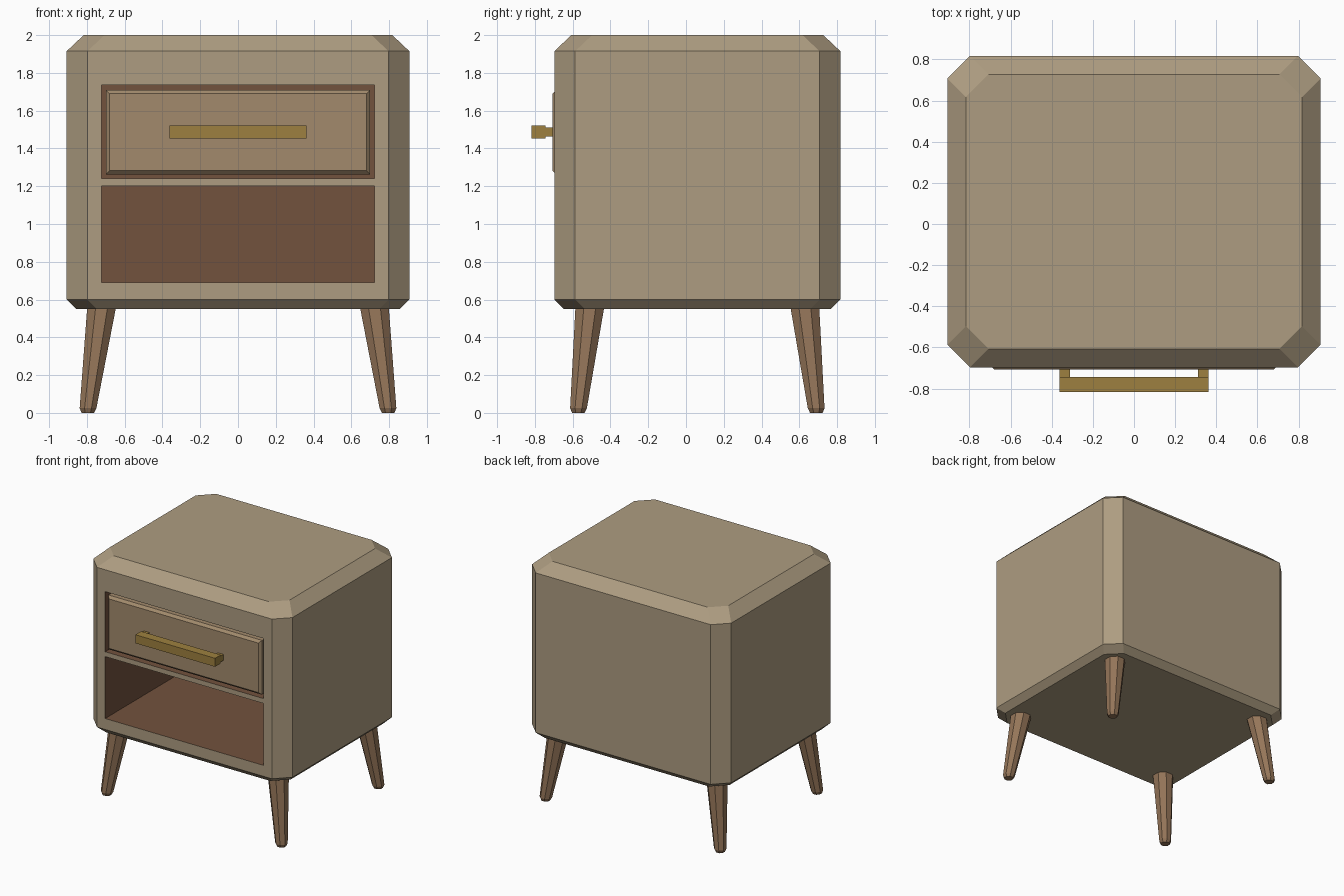
import bpy, bmesh
from math import sin, cos, radians

if "Cube" in bpy.data.objects:
    bpy.data.objects.remove(bpy.data.objects["Cube"])


def material(name, rgb):
    m = bpy.data.materials.new(name)
    m.diffuse_color = (*rgb, 1)
    m.use_nodes = True
    m.node_tree.nodes["Principled BSDF"].inputs["Base Color"].default_value = m.diffuse_color
    return m


TAN = material("tan_wood", (0.42, 0.335, 0.22))
BROWN = material("inner_brown", (0.168, 0.084, 0.048))
DRAWER = material("drawer_wood", (0.36, 0.255, 0.15))
BRASS = material("brass", (0.34, 0.216, 0.05))
LEG = material("leg_wood", (0.30, 0.18, 0.10))


def make_object(name, bm, *mats):
    bmesh.ops.recalc_face_normals(bm, faces=bm.faces)
    me = bpy.data.meshes.new(name)
    bm.to_mesh(me)
    bm.free()
    for m in mats:
        me.materials.append(m)
    ob = bpy.data.objects.new(name, me)
    bpy.context.collection.objects.link(ob)
    return ob


def loft(name, rings, mat):
    """Skin between rings of equal length and cap both ends."""
    bm = bmesh.new()
    loops = [[bm.verts.new(p) for p in ring] for ring in rings]
    n = len(loops[0])
    for a, b in zip(loops, loops[1:]):
        for i in range(n):
            j = (i + 1) % n
            bm.faces.new((a[i], a[j], b[j], b[i]))
    bm.faces.new(loops[0][::-1])
    bm.faces.new(loops[-1])
    return make_object(name, bm, mat)


def add_box(bm, x0, x1, y0, y1, z0, z1):
    verts = bmesh.ops.create_cube(bm, size=1)["verts"]
    for v in verts:
        v.co = (x1 if v.co.x > 0 else x0,
                y1 if v.co.y > 0 else y0,
                z1 if v.co.z > 0 else z0)


# Cabinet: rectangle with cut corners, chamfered top and bottom
Y0, Y1, W, CUT = -0.697, 0.817, 0.907, 0.11
YC = (Y0 + Y1) / 2


def body_ring(z, inset):
    a, b = W - inset, (Y1 - Y0) / 2 - inset
    c, d = a - CUT, b - CUT
    pts = [(c, -b), (a, -d), (a, d), (c, b), (-c, b), (-a, d), (-a, -d), (-c, -b)]
    return [(x, y + YC, z) for x, y in pts]


cabinet = loft("cabinet", [body_ring(0.55, 0.05), body_ring(0.60, 0),
                           body_ring(1.915, 0), body_ring(2.0, 0.09)], TAN)
cabinet.data.materials.append(BROWN)

# Drawer bay and open shelf bay, cut with brown inner faces
bm = bmesh.new()
for z0, z1 in ((0.69, 1.20), (1.24, 1.735)):
    add_box(bm, -0.722, 0.722, -0.9, 0.72, z0, z1)
for f in bm.faces:
    f.material_index = 1
cutter = make_object("bay_cutter", bm, TAN, BROWN)
cutter.hide_render = True
cutter.hide_viewport = True
mod = cabinet.modifiers.new("bays", "BOOLEAN")
mod.operation = "DIFFERENCE"
mod.solver = "EXACT"
mod.object = cutter


# Drawer with a chamfered front
def drawer_ring(y, inset):
    x, z0, z1 = 0.70 - inset, 1.263 + inset, 1.71 - inset
    return [(-x, y, z0), (x, y, z0), (x, y, z1), (-x, y, z1)]


loft("drawer", [drawer_ring(-0.707, 0.02), drawer_ring(-0.687, 0),
                drawer_ring(0.6, 0)], DRAWER)

# Handle: square bar on two posts
bm = bmesh.new()
add_box(bm, -0.363, 0.363, -0.817, -0.743, 1.452, 1.522)
for s in (-1, 1):
    xa, xb = sorted((s * 0.312, s * 0.362))
    add_box(bm, xa, xb, -0.75, -0.70, 1.462, 1.512)
make_object("handle", bm, BRASS)


# Splayed, tapered eight-sided legs
def leg_ring(x, y, z, r):
    return [(x + r * cos(radians(22.5 + 45 * i)),
             y + r * sin(radians(22.5 + 45 * i)), z) for i in range(8)]


for sx, side in ((-1, "left"), (1, "right")):
    for sy, end in ((-1, "front"), (1, "back")):
        loft(f"{end}_{side}_leg", [
            leg_ring(sx * 0.795, YC + sy * 0.63, 0.0, 0.036),
            leg_ring(sx * 0.794, YC + sy * 0.629, 0.025, 0.048),
            leg_ring(sx * 0.723, YC + sy * 0.57, 0.552, 0.082)], LEG)
